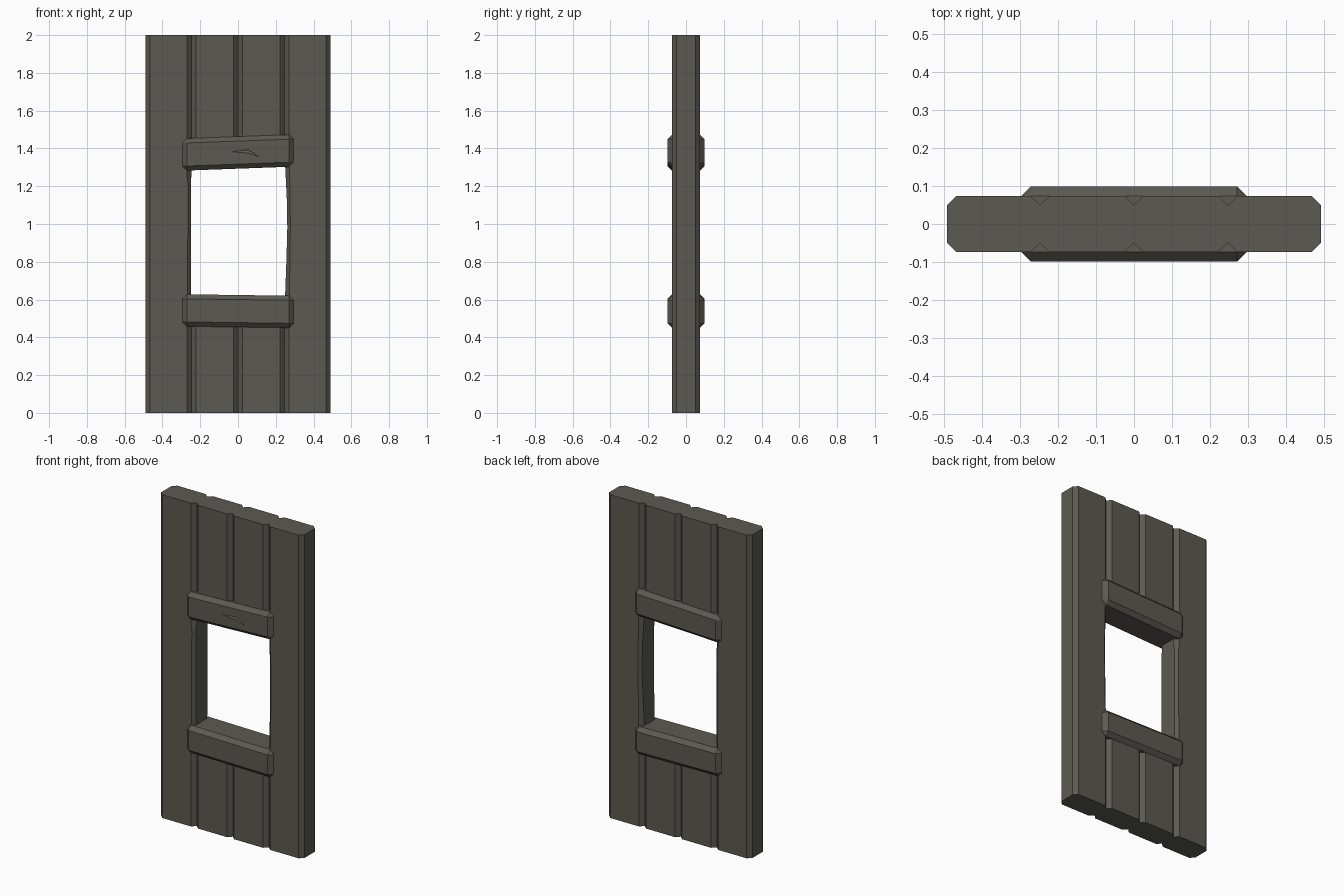
import bpy, bmesh

if "Cube" in bpy.data.objects:
    bpy.data.objects.remove(bpy.data.objects["Cube"])

wood = bpy.data.materials.new("dark_wood")
wood.diffuse_color = (0.105, 0.102, 0.085, 1)
wood.use_nodes = True
wood.node_tree.nodes["Principled BSDF"].inputs["Base Color"].default_value = wood.diffuse_color

HALF_Y = 0.0735   # half thickness of the planks
C = 0.024         # chamfer size
SEAM = 0.247      # seam between inner and outer planks


def finish(name, bm):
    bmesh.ops.recalc_face_normals(bm, faces=bm.faces)
    mesh = bpy.data.meshes.new(name)
    bm.to_mesh(mesh)
    bm.free()
    mesh.materials.append(wood)
    obj = bpy.data.objects.new(name, mesh)
    bpy.context.collection.objects.link(obj)
    return obj


def plank(name, x_in, x_out, rows):
    """Chamfered plank; rows are (z, shift of inner edge, inner chamfer)."""
    bm = bmesh.new()
    s = 1 if x_out > x_in else -1
    rings = []
    for z, shift, c in rows:
        xi = x_in + s * shift
        half = [(xi + s * c, HALF_Y), (xi, HALF_Y - c),
                (xi, c - HALF_Y), (xi + s * c, -HALF_Y),
                (x_out - s * C, -HALF_Y), (x_out, C - HALF_Y),
                (x_out, HALF_Y - C), (x_out - s * C, HALF_Y)]
        rings.append([bm.verts.new((x, y, z)) for x, y in half])
    for a, b in zip(rings, rings[1:]):
        for i in range(8):
            j = (i + 1) % 8
            bm.faces.new((a[i], a[j], b[j], b[i]))
    bm.faces.new(rings[0])
    bm.faces.new(rings[-1])
    return finish(name, bm)


def crossbar(name, z_mid, height, slope):
    """Chamfered bar running through the door, slightly tilted."""
    bm = bmesh.new()
    bmesh.ops.create_cube(bm, size=1)
    bmesh.ops.scale(bm, vec=(0.59, 0.196, height), verts=bm.verts)
    bmesh.ops.bevel(bm, geom=bm.edges[:], offset=C, segments=1,
                    affect='EDGES', profile=0.5)
    for v in bm.verts:
        v.co.z += z_mid + slope * v.co.x
    return finish(name, bm)


# Full-height outer planks with a worn window edge
plank("outer_plank_left", -SEAM, -0.491,
      [(0, 0, C), (0.56, 0, C), (0.66, 0.002, 0.018),
       (1.21, 0.002, 0.016), (1.26, 0, C), (2, 0, C)])
plank("outer_plank_right", SEAM, 0.491,
      [(0, 0, C), (0.56, 0, C), (0.80, 0.009, 0.019), (0.98, 0.014, 0.016),
       (1.14, 0.011, 0.018), (1.36, 0, C), (2, 0, C)])

# Short inner planks above and below the window
for side, sx in (("left", -1), ("right", 1)):
    for level, z0, z1 in (("lower", 0, 0.54), ("upper", 1.38, 2)):
        plank(f"{level}_plank_{side}", 0, sx * SEAM, [(z0, 0, C), (z1, 0, C)])

# Crossbars framing the window
crossbar("lower_crossbar", 0.539, 0.170, -0.014)
upper = crossbar("upper_crossbar", 1.378, 0.170, 0.037)

# Carved nick in the front of the upper bar
bm = bmesh.new()
outline = [(-0.045, 1.383), (0.055, 1.392), (0.12, 1.353), (0.05, 1.376)]
front = [bm.verts.new((x, -0.12, z)) for x, z in outline]
back = [bm.verts.new((x, -0.098 + d, z)) for (x, z), d in
        zip(outline, (-0.001, 0.014, -0.001, 0.002))]
bm.faces.new(front)
for i in range(4):
    j = (i + 1) % 4
    bm.faces.new((front[i], front[j], back[j], back[i]))
bm.faces.new((back[0], back[1], back[3]))
bm.faces.new((back[1], back[2], back[3]))
cutter = finish("nick_cutter", bm)
cutter.hide_render = True
cutter.hide_set(True)
mod = upper.modifiers.new("nick", 'BOOLEAN')
mod.operation = 'DIFFERENCE'
mod.solver = 'EXACT'
mod.object = cutter
